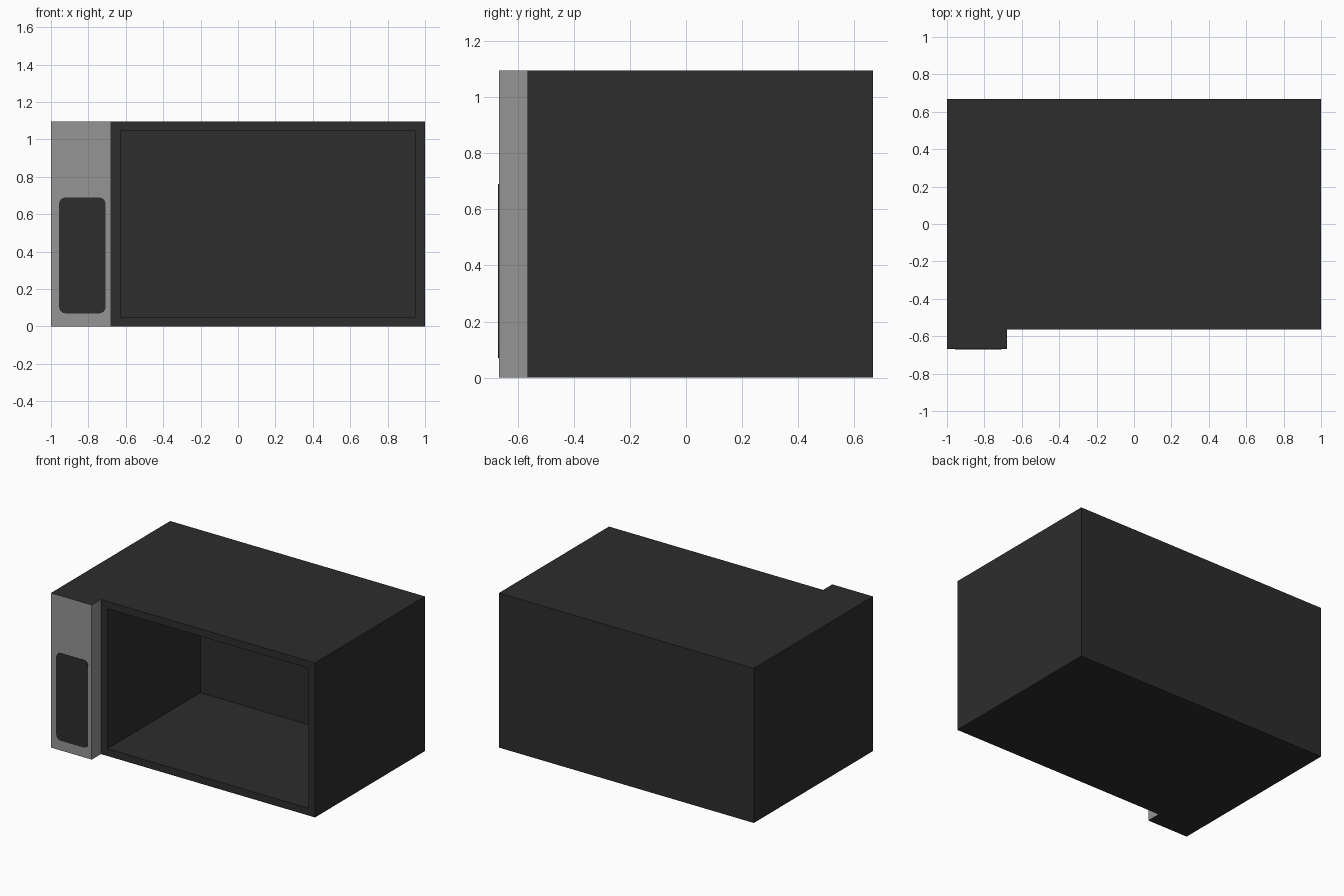
import bpy, bmesh
from mathutils import Vector

cube = bpy.data.objects.get("Cube")
if cube:
    bpy.data.objects.remove(cube)

LEFT, STEP, RIGHT = -1.0, -0.68, 1.0       # case sides and panel edge
FRONT, RECESS, BACK = -0.668, -0.565, 0.668
HEIGHT = 1.096


def material(name, value):
    m = bpy.data.materials.new(name)
    m.use_nodes = True
    colour = (value, value, value, 1)
    m.diffuse_color = colour
    m.node_tree.nodes["Principled BSDF"].inputs["Base Color"].default_value = colour
    return m


charcoal = material("charcoal", 0.026)
grey = material("panel grey", 0.30)


def make_object(name, bm, materials):
    mesh = bpy.data.meshes.new(name)
    bm.to_mesh(mesh)
    bm.free()
    for m in materials:
        mesh.materials.append(m)
    obj = bpy.data.objects.new(name, mesh)
    bpy.context.collection.objects.link(obj)
    return obj


def prism(bm, points, direction):
    """Extrude a flat outline into a closed solid."""
    base = bm.faces.new([bm.verts.new(p) for p in points])
    side = bmesh.ops.extrude_face_region(bm, geom=[base], use_keep_orig=True)["geom"]
    moved = [v for v in side if isinstance(v, bmesh.types.BMVert)]
    bmesh.ops.translate(bm, verts=moved, vec=direction)
    bmesh.ops.recalc_face_normals(bm, faces=bm.faces)
    bm.normal_update()


# Case: L-shaped plan raised to full height
bm = bmesh.new()
plan = [(LEFT, FRONT), (STEP, FRONT), (STEP, RECESS),
        (RIGHT, RECESS), (RIGHT, BACK), (LEFT, BACK)]
prism(bm, [(x, y, 0) for x, y in plan], Vector((0, 0, HEIGHT)))

# Control panel: grey on its front and inner side
for f in bm.faces:
    c = f.calc_center_median()
    panel_front = f.normal.y < -0.9 and c.x < STEP
    panel_side = f.normal.x > 0.9 and c.y < RECESS
    f.material_index = 1 if panel_front or panel_side else 0

# Cooking cavity: inset the recessed front and push it back
opening = next(f for f in bm.faces
               if f.normal.y < -0.9 and f.calc_center_median().x > STEP)
bmesh.ops.inset_region(bm, faces=[opening], thickness=0.073)
pushed = bmesh.ops.extrude_face_region(bm, geom=[opening])["geom"]
bmesh.ops.translate(bm, vec=(0, 1.04, 0),
                    verts=[v for v in pushed if isinstance(v, bmesh.types.BMVert)])
if opening.is_valid:
    bmesh.ops.delete(bm, geom=[opening], context="FACES_ONLY")
bmesh.ops.recalc_face_normals(bm, faces=bm.faces)
make_object("oven_case", bm, [charcoal, grey])

# Control plate: thin rounded rectangle on the panel
bm = bmesh.new()
x0, x1, z0, z1 = -0.957, -0.708, 0.07, 0.69
prism(bm, [(x0, FRONT, z0), (x1, FRONT, z0), (x1, FRONT, z1), (x0, FRONT, z1)],
      Vector((0, -0.003, 0)))
corners = [e for e in bm.edges
           if abs((e.verts[0].co - e.verts[1].co).y) > 0.001]
bmesh.ops.bevel(bm, geom=corners, offset=0.035, segments=4, profile=0.5,
                affect="EDGES")
make_object("control_plate", bm, [charcoal])
